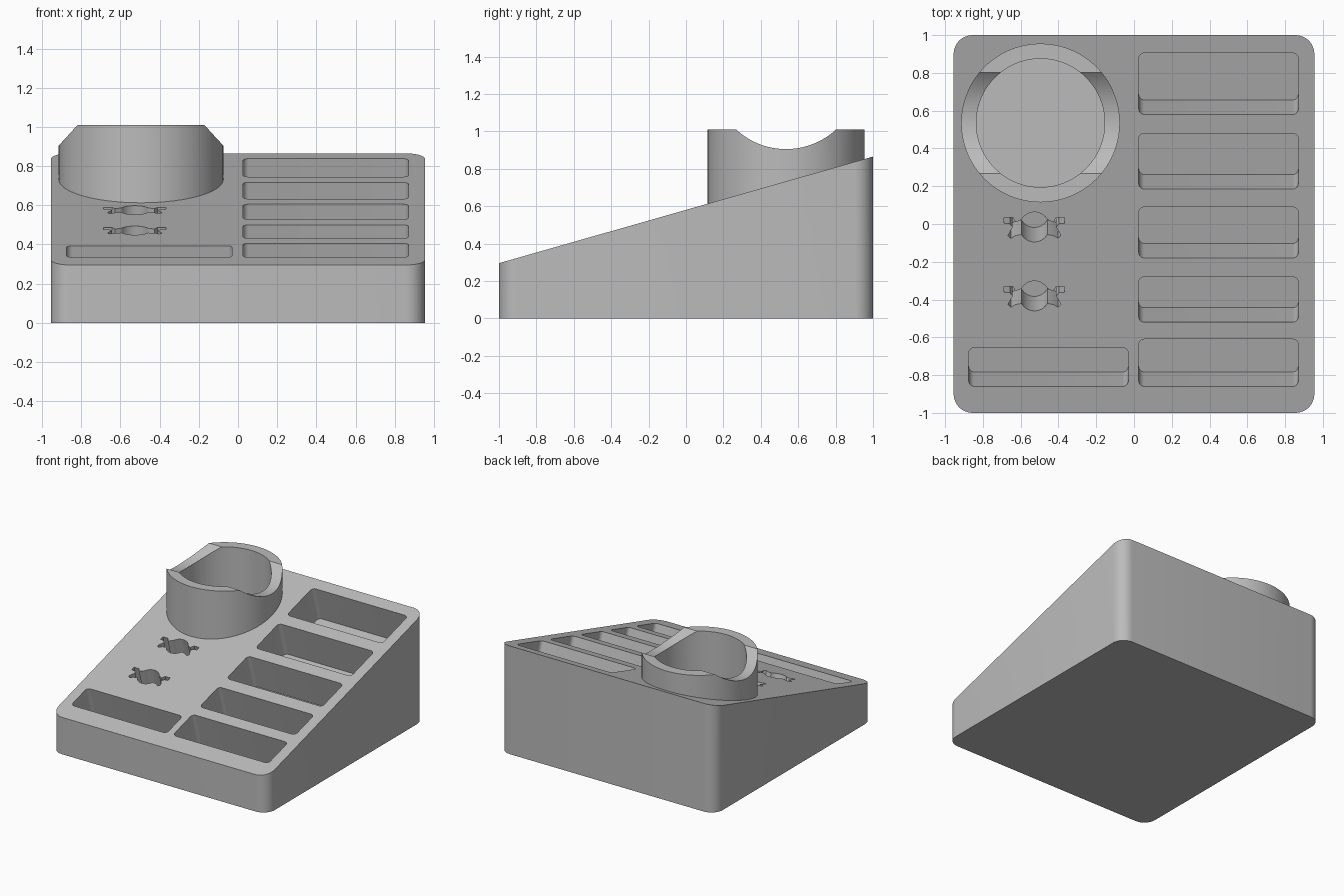
import bpy, bmesh
from math import sin, cos, pi, atan
from mathutils import Vector

if "Cube" in bpy.data.objects:
    bpy.data.objects.remove(bpy.data.objects["Cube"], do_unlink=True)

grey = bpy.data.materials.new("plain_grey")
grey.use_nodes = True
grey.diffuse_color = (0.5, 0.5, 0.5, 1)
grey.node_tree.nodes["Principled BSDF"].inputs["Base Color"].default_value = grey.diffuse_color

SLOPE = 0.285
TILT = atan(SLOPE)
NORMAL = Vector((0, -sin(TILT), cos(TILT)))
POCKET_DEPTH = 0.28


def top_z(y):
    return 0.295 + SLOPE * (y + 1)


def circle(cx, cy, r, n=96):
    return [(cx + r * cos(2 * pi * i / n), cy + r * sin(2 * pi * i / n)) for i in range(n)]


def rounded_rect(x0, x1, y0, y1, r, n=8):
    corners = [(x1 - r, y1 - r), (x0 + r, y1 - r), (x0 + r, y0 + r), (x1 - r, y0 + r)]
    return [(cx + r * cos(pi / 2 * (k + i / n)), cy + r * sin(pi / 2 * (k + i / n)))
            for k, (cx, cy) in enumerate(corners) for i in range(n + 1)]


def loft(name, lower, upper):
    """Closed solid between two matching rings of points."""
    bm = bmesh.new()
    a = [bm.verts.new(p) for p in lower]
    b = [bm.verts.new(p) for p in upper]
    for i in range(len(a)):
        j = (i + 1) % len(a)
        bm.faces.new((a[i], a[j], b[j], b[i]))
    bm.faces.new(a[::-1])
    bm.faces.new(b)
    bmesh.ops.recalc_face_normals(bm, faces=bm.faces)
    mesh = bpy.data.meshes.new(name)
    bm.to_mesh(mesh)
    bm.free()
    mesh.materials.append(grey)
    obj = bpy.data.objects.new(name, mesh)
    bpy.context.collection.objects.link(obj)
    return obj


def upright(name, outline, z0, z1):
    return loft(name, [(x, y, z0) for x, y in outline], [(x, y, z1) for x, y in outline])


def slope_cutter(name, outline):
    """Prism sunk square to the sloping top."""
    on_top = [Vector((x, y, top_z(y))) for x, y in outline]
    return loft(name, [p - NORMAL * POCKET_DEPTH for p in on_top],
                [p + NORMAL * 0.02 for p in on_top])


def combine(target, tool, operation):
    tool.hide_render = True
    mod = target.modifiers.new(operation.lower(), "BOOLEAN")
    mod.operation, mod.solver, mod.object = operation, "EXACT", tool
    bpy.context.view_layer.objects.active = target
    bpy.ops.object.modifier_apply(modifier=mod.name)
    bpy.data.objects.remove(tool, do_unlink=True)


# Wedge body with rounded upright corners
plan = rounded_rect(-0.955, 0.955, -1, 1, 0.1)
body = loft("organizer_body", [(x, y, 0) for x, y in plan],
            [(x, y, top_z(y)) for x, y in plan])

# Round holder with a saddle scooped across its rim
CX, CY = -0.495, 0.535
holder = upright("round_holder", circle(CX, CY, 0.42), 0.45, 1.01)
scoop_ring = circle(CY, 1.298, 0.393, 128)
scoop = loft("saddle_cutter", [(CX - 0.6, y, z) for y, z in scoop_ring],
             [(CX + 0.6, y, z) for y, z in scoop_ring])
combine(holder, scoop, "DIFFERENCE")
combine(body, holder, "UNION")
combine(body, upright("bore_cutter", circle(CX, CY, 0.34), 0.4, 1.3), "DIFFERENCE")

# Rectangular pockets: a right column and one at the front left
right_rows = [(0.58, 0.905), (0.185, 0.48), (-0.18, 0.09), (-0.52, -0.28), (-0.86, -0.61)]
pockets = [(0.025, 0.87, y0, y1) for y0, y1 in right_rows] + [(-0.875, -0.03, -0.86, -0.655)]
for p in pockets:
    combine(body, slope_cutter("pocket_cutter", rounded_rect(*p, 0.03)), "DIFFERENCE")

# Small slots: round middle with a forked arm on each side
arm = [(0.068, -0.04), (0.1, -0.045), (0.125, -0.06), (0.14, -0.045), (0.115, 0),
       (0.13, 0.017), (0.16, 0.02), (0.16, 0.05), (0.115, 0.05), (0.1, 0.025), (0.068, 0.04)]
arc = [(0.079 * cos(a), 0.079 * sin(a)) for a in [pi * (0.2 + 0.6 * i / 16) for i in range(17)]]
slot = (arm + arc + [(-x, y) for x, y in reversed(arm)]
        + [(x, -y) for x, y in reversed(arc)])
for cy in (-0.016, -0.381):
    outline = [(x - 0.527, y + cy) for x, y in slot]
    combine(body, slope_cutter("slot_cutter", outline), "DIFFERENCE")

# Smooth curved walls, keep edges sharp
bpy.ops.object.select_all(action="DESELECT")
body.select_set(True)
bpy.context.view_layer.objects.active = body
bpy.ops.object.shade_smooth_by_angle(angle=pi / 6)
